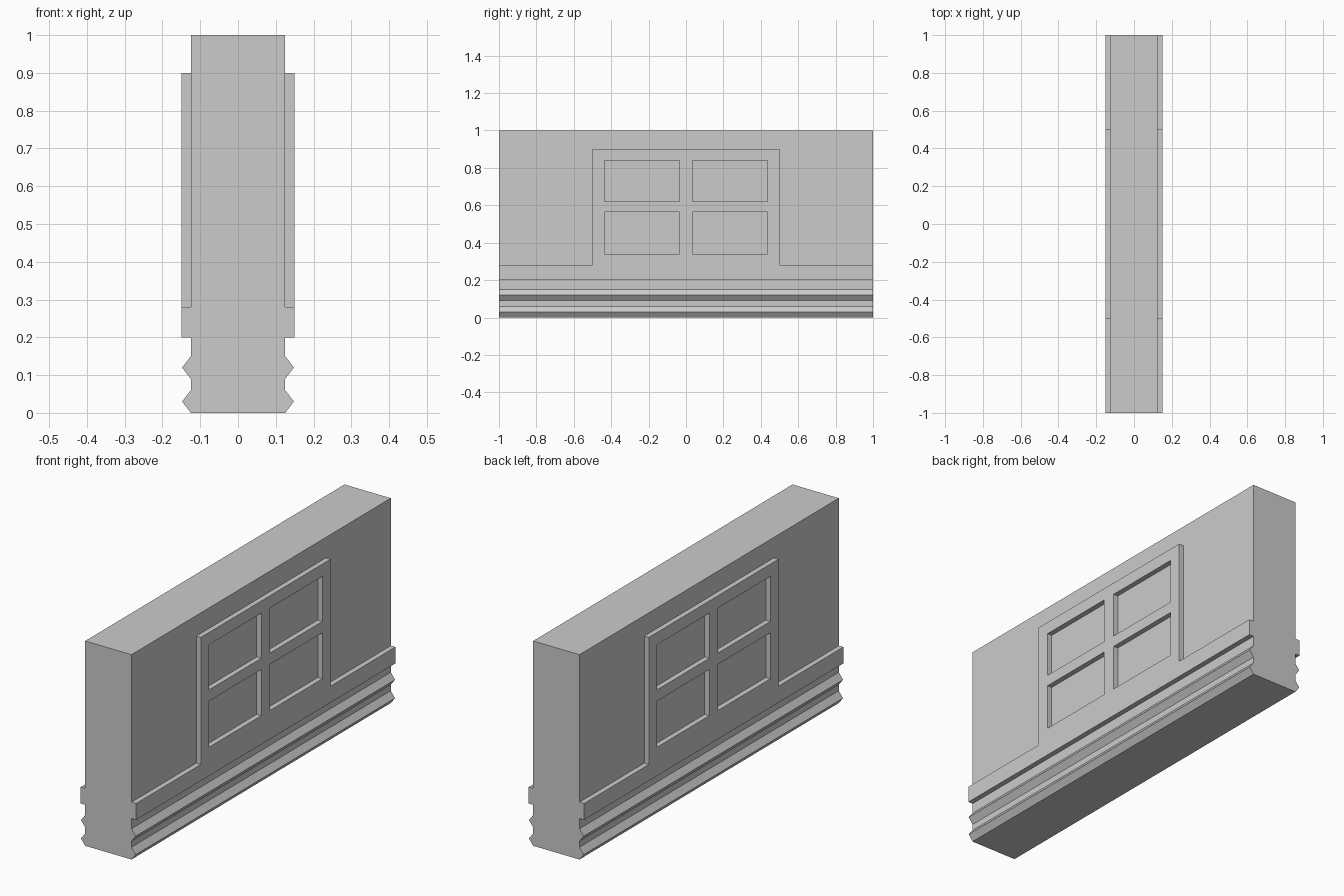
import bpy
import bmesh
from mathutils import Vector

if "Cube" in bpy.data.objects:
    bpy.data.objects.remove(bpy.data.objects["Cube"])

CORE, FACE = 0.125, 0.15   # half thickness of the wall and of its raised trim


def add_object(name, bm):
    bmesh.ops.recalc_face_normals(bm, faces=bm.faces[:])
    mesh = bpy.data.meshes.new(name)
    bm.to_mesh(mesh)
    bm.free()
    obj = bpy.data.objects.new(name, mesh)
    bpy.context.collection.objects.link(obj)
    return obj


def add_box(bm, x, y, z):
    cube = bmesh.ops.create_cube(bm, size=1)["verts"]
    for v in cube:
        v.co = Vector((x[v.co.x > 0], y[v.co.y > 0], z[v.co.z > 0]))


def apply_boolean(target, tool, operation):
    mod = target.modifiers.new(operation.title(), "BOOLEAN")
    mod.operation = operation
    mod.solver = "EXACT"
    mod.object = tool
    bpy.context.view_layer.objects.active = target
    bpy.ops.object.modifier_apply(modifier=mod.name)
    bpy.data.objects.remove(tool)


# Wall body: mirrored section with two ridges and a plinth band
half = [(CORE, 0), (0.148, 0.03), (CORE, 0.06), (CORE, 0.09), (0.148, 0.12),
        (CORE, 0.15), (CORE, 0.20), (FACE, 0.20), (FACE, 0.28), (CORE, 0.28),
        (CORE, 1)]
section = half + [(-x, z) for x, z in reversed(half)]
bm = bmesh.new()
face = bm.faces.new([bm.verts.new((x, -1, z)) for x, z in section])
ext = bmesh.ops.extrude_face_region(bm, geom=[face])["geom"]
bmesh.ops.translate(bm, vec=(0, 2, 0),
                    verts=[v for v in ext if isinstance(v, bmesh.types.BMVert)])
wall = add_object("wall", bm)

# Raised panel on both sides, merging into the plinth band
bm = bmesh.new()
add_box(bm, (-FACE, FACE), (-0.5, 0.5), (0.24, 0.9))
apply_boolean(wall, add_object("raised_panel", bm), "UNION")

# Four recesses per side
bm = bmesh.new()
for x in ((CORE, 0.2), (-0.2, -CORE)):
    for y in ((-0.437, -0.034), (0.034, 0.437)):
        for z in ((0.34, 0.565), (0.62, 0.84)):
            add_box(bm, x, y, z)
apply_boolean(wall, add_object("recess_cutter", bm), "DIFFERENCE")
